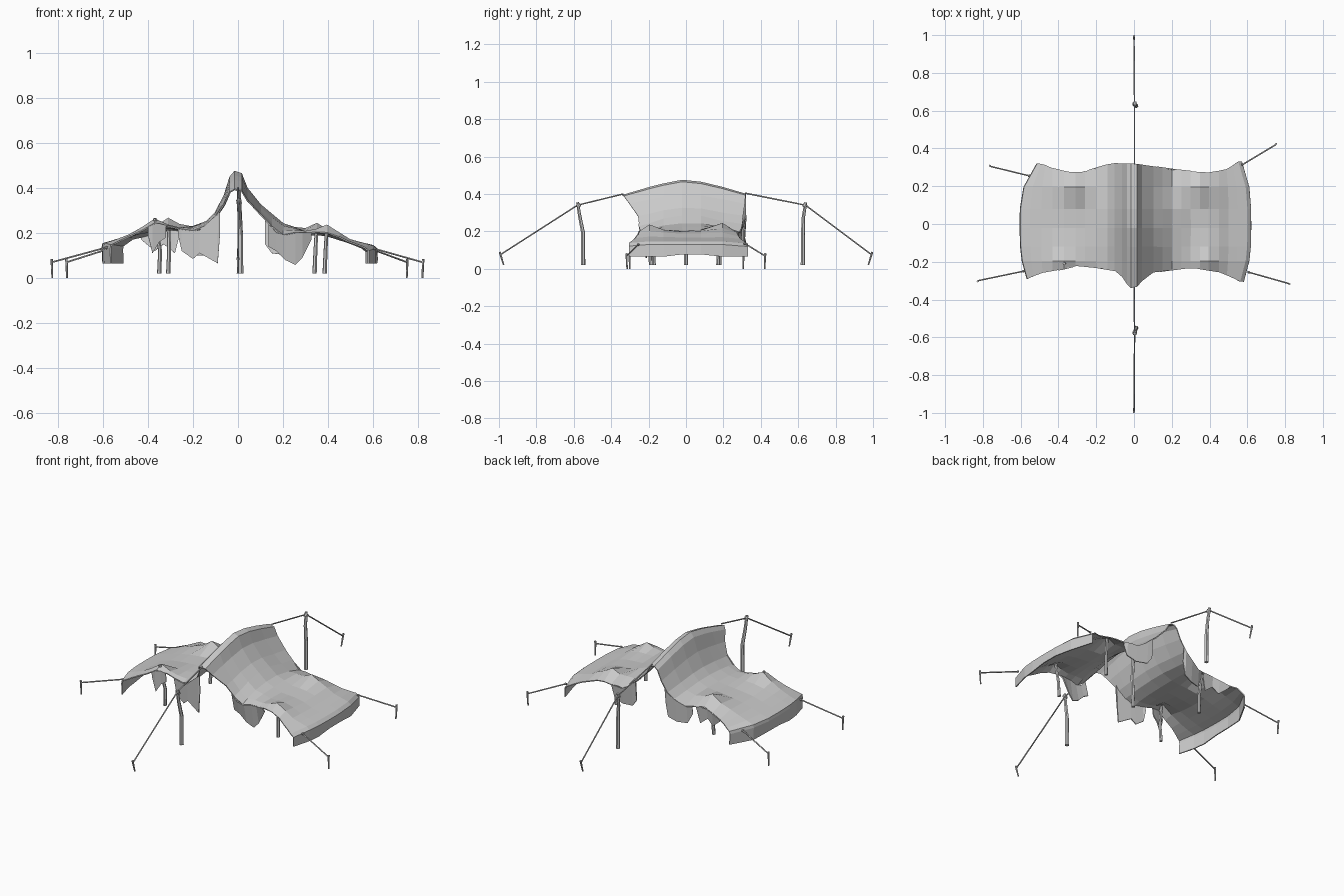
import bpy, bmesh, math
from mathutils import Vector

if "Cube" in bpy.data.objects:
    bpy.data.objects.remove(bpy.data.objects["Cube"])


def interp(table, x):
    if x <= table[0][0]:
        return table[0][1]
    for (a, p), (b, q) in zip(table, table[1:]):
        if x <= b:
            return p + (q - p) * (x - a) / (b - a)
    return table[-1][1]


# Canopy height along x, and its front and back outlines seen from the top
PROFILE = [(-.6, .152), (-.5, .178), (-.44, .195), (-.36, .205), (-.26, .215), (-.2, .225),
           (-.14, .25), (-.1, .29), (-.06, .37), (-.035, .45), (-.015, .475), (.015, .465),
           (.04, .40), (.1, .325), (.2, .24), (.3, .2), (.43, .19), (.5, .163), (.6, .143)]
FRONT = [(-.6, -.29), (-.5, -.26), (-.38, -.24), (-.3, -.22), (-.2, -.23), (-.08, -.25),
         (-.02, -.34), (.02, -.33), (.07, -.26), (.3, -.23), (.45, -.255), (.6, -.305)]
BACK = [(-.6, .32), (-.5, .315), (-.4, .285), (-.3, .265), (-.22, .29), (-.12, .32),
        (0, .32), (.2, .29), (.38, .27), (.5, .29), (.6, .33)]
# Inner poles: x, y and how far each one lifts the cloth
POLES = [(-.37, -.21, .075), (-.31, .2, .06), (.35, .19, .05), (.395, -.19, .045)]


def cloth_z(x, y):
    z = interp(PROFILE, x)
    z -= max(0, interp(PROFILE, x) - .22) / .25 * .075 * (abs(y) / .32) ** 1.3
    if .15 < abs(x):
        z -= (.02 if abs(x) < .48 else .008) * max(0, (abs(y) - .2) / .1)
    # the long edges sag between the ridge and the inner poles
    z -= (.045 if y < 0 else .03) * math.exp(-((abs(x) - .17) / .08) ** 2) \
        * min(1, max(0, (abs(y) - .08) / .15)) * (1 if x > 0 else .35)
    for px, py, h in POLES:
        z += h * math.exp(-math.hypot(x - px, y - py) / .055)
    return z


def finish(name, bm, thick=.006):
    bmesh.ops.recalc_face_normals(bm, faces=bm.faces)
    me = bpy.data.meshes.new(name)
    bm.to_mesh(me)
    bm.free()
    ob = bpy.data.objects.new(name, me)
    bpy.context.collection.objects.link(ob)
    if thick:
        mod = ob.modifiers.new("thickness", 'SOLIDIFY')
        mod.thickness = thick
        mod.offset = 0
    return ob


def sheet(name, rows):
    bm = bmesh.new()
    vs = [[bm.verts.new(p) for p in r] for r in rows]
    for a, b in zip(vs, vs[1:]):
        for i in range(len(a) - 1):
            bm.faces.new((a[i], a[i + 1], b[i + 1], b[i]))
    return finish(name, bm)


# Main cloth, with the two short ends folded down as hems
YS = [-.195, -.12, -.02, .08, .195]
XS = [-.6, -.55, -.49, -.43, -.37, -.31, -.26, -.2, -.14, -.1, -.06, -.035, -.015, .015, .04,
      .1, .15, .2, .25, .3, .35, .395, .45, .5, .55, .6]


def column(x, hem=0):
    pts = []
    for y in [interp(FRONT, x)] + YS + [interp(BACK, x)]:
        amount = .045 if x > 0 else .05 if y < 0 else .09
        pull = (abs(y) / .32) ** 3 * amount * max(0, (abs(x) - .45) / .15)
        sx = x - math.copysign(pull, x)
        z = cloth_z(x, y)
        if hem == 1:
            sx, z = sx + math.copysign(.018 if x > 0 else .003, x), z - .015
        elif hem == 2:
            sx, z = sx + math.copysign(.018 if x > 0 else .001, x), .065 + .012 * (abs(y) < .1)
        pts.append((sx, y, z))
    return pts


sheet("canopy", [column(-.6, 2), column(-.6, 1)] + [column(x) for x in XS]
      + [column(.6, 1), column(.6, 2)])


# Loose flaps hanging from the long edges: points are (x, bottom z),
# tuck pulls the lower edge in under the canopy
def flap(name, outline, pts, tuck=.97):
    top, low = [], []
    for x, z in pts:
        y = interp(outline, x)
        t = cloth_z(x, y)
        top.append((x, y, t))
        low.append((x, y * tuck, min(z, t - .01)))
    sheet(name, [top, low])


flap("front_left_flap", FRONT, [(-.265, .19), (-.25, .12), (-.2, .085), (-.17, .11),
                                (-.09, .065), (-.08, .2)])
flap("front_right_flap", FRONT, [(.135, .14), (.17, .12), (.21, .08), (.255, .058), (.285, .09),
                                 (.325, .17)], .9)
flap("front_pole_flap", FRONT, [(-.4, .19), (-.38, .11), (-.35, .16), (-.32, .18)])
flap("back_left_flap", BACK, [(-.24, .16), (-.21, .1), (-.15, .1), (-.1, .12), (-.085, .2)])
flap("back_pole_flap", BACK, [(-.43, .17), (-.37, .12), (-.33, .15), (-.28, .11), (-.26, .19)])
flap("back_right_flap", BACK, [(.12, .15), (.15, .11), (.22, .1), (.28, .12), (.3, .18)])


# Poles, ropes and pegs: tapered tubes through points
def tube(name, pts, r0, r1=None, sides=6):
    r1 = r0 if r1 is None else r1
    pts = [Vector(p) for p in pts]
    bm = bmesh.new()
    rings = []
    for i, p in enumerate(pts):
        d = (pts[min(i + 1, len(pts) - 1)] - pts[max(i - 1, 0)]).normalized()
        u = d.orthogonal().normalized() if i == 0 else (u - d * u.dot(d)).normalized()
        w = d.cross(u)
        r = r0 + (r1 - r0) * i / (len(pts) - 1)
        rings.append([bm.verts.new(p + r * (u * math.cos(a) + w * math.sin(a)))
                      for a in (2 * math.pi * k / sides for k in range(sides))])
    for a, b in zip(rings, rings[1:]):
        for k in range(sides):
            n = (k + 1) % sides
            bm.faces.new((a[k], a[n], b[n], b[k]))
    bm.faces.new(rings[0])
    bm.faces.new(rings[-1])
    return finish(name, bm, 0)


for x, y, h in POLES:
    bx = x + (.02 if x < -.35 else -.01 if x > 0 else 0)
    tube("inner_pole", [(bx, y * .9, .02), (bx + .004, y * .92, .12),
                        (x, y, cloth_z(x, y) - .012)], .010, .008)
tube("centre_pole", [(.005, 0, .02), (.012, 0, .2), (0, .005, .46)], .011, .009)

# Ridge guys run over an outer pole to a peg at front and back
for side, ridge, base, top, end in [("front", (0, -.335, .40), -.55, -.58, -.985),
                                    ("back", (.003, .315, .405), .625, .64, .985)]:
    s = math.copysign(1, end)
    tube(side + "_outer_pole", [(.012, base, .02), (.012, base, .19), (.006, top - s * .012, .28),
                                (.003, top, .355)], .012, .008)
    tube(side + "_ridge_rope", [ridge, (.003, top, .34), (0, s * .993, .075)], .004, sides=5)
    tube(side + "_rope_wrap", [(.005, top - s * .01, .33), (.004, top, .345)], .012, sides=8)
    tube(side + "_peg", [(0, end - s * .01, .02), (0, s * .996, .09)], .004, .006)

# Corner guys and pegs
for a, b in [((.607, -.255, .13), (.82, -.315)), ((.575, .315, .135), (.75, .42)),
             ((-.585, -.25, .135), (-.825, -.3)), ((-.555, .255, .135), (-.76, .305))]:
    tube("corner_rope", [a, (b[0], b[1], .07)], .004, sides=5)
    tube("corner_peg", [(b[0], b[1], 0), (b[0] * 1.003, b[1] * 1.01, .083)], .004, .006)
    bm = bmesh.new()
    bmesh.ops.create_icosphere(bm, subdivisions=1, radius=.008)
    bmesh.ops.translate(bm, vec=a, verts=bm.verts)
    finish("corner_knot", bm, 0)
